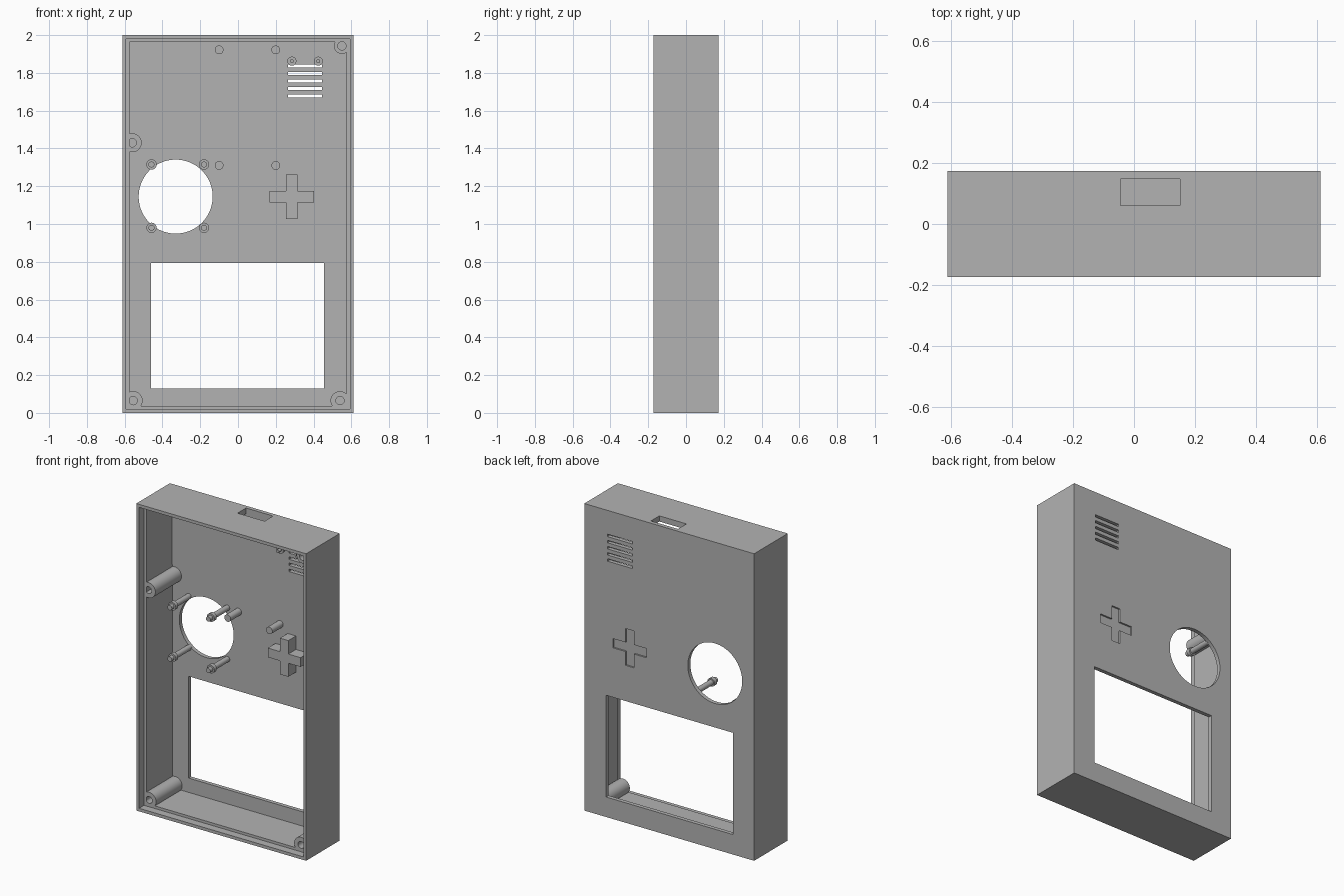
import bpy, bmesh, math

cube = bpy.data.objects.get("Cube")
if cube:
    bpy.data.objects.remove(cube, do_unlink=True)

grey = bpy.data.materials.new("plain_grey")
grey.use_nodes = True
grey.diffuse_color = (0.45, 0.45, 0.45, 1)
grey.node_tree.nodes["Principled BSDF"].inputs["Base Color"].default_value = (0.45, 0.45, 0.45, 1)

W, D, H = 0.612, 0.173, 2.0      # half width, half depth, height
PANEL = 0.147                    # inner face of the back panel
STEP = -0.122                    # floor of the rim rebate


def finish(name, bm):
    bmesh.ops.recalc_face_normals(bm, faces=bm.faces)
    mesh = bpy.data.meshes.new(name)
    bm.to_mesh(mesh)
    bm.free()
    mesh.materials.append(grey)
    obj = bpy.data.objects.new(name, mesh)
    bpy.context.collection.objects.link(obj)
    return obj


def prism(name, outline, y0, y1):
    """Extrude an x-z outline from y0 to y1."""
    bm = bmesh.new()
    face = bm.faces.new([bm.verts.new((x, y0, z)) for x, z in outline])
    new = bmesh.ops.extrude_face_region(bm, geom=[face])["geom"]
    verts = [v for v in new if isinstance(v, bmesh.types.BMVert)]
    bmesh.ops.translate(bm, verts=verts, vec=(0, y1 - y0, 0))
    return finish(name, bm)


def box(name, x0, x1, y0, y1, z0, z1):
    return prism(name, [(x0, z0), (x1, z0), (x1, z1), (x0, z1)], y0, y1)


def lathe(name, x, z, profile, sides=32):
    """Spin a (radius, y) profile about a y-axis through x, z."""
    bm = bmesh.new()
    verts = [bm.verts.new((x + r, y, z)) for r, y in profile]
    edges = [bm.edges.new(pair) for pair in zip(verts, verts[1:])]
    bmesh.ops.spin(bm, geom=verts + edges, cent=(x, 0, z), axis=(0, 1, 0),
                   angle=math.tau, steps=sides)
    bmesh.ops.remove_doubles(bm, verts=bm.verts, dist=1e-4)
    obj = finish(name, bm)
    bpy.ops.object.select_all(action="DESELECT")
    obj.select_set(True)
    bpy.context.view_layer.objects.active = obj
    bpy.ops.object.shade_smooth_by_angle()
    return obj


def cut(target, cutter):
    cutter.hide_render = True
    mod = target.modifiers.new("cut", "BOOLEAN")
    mod.operation = "DIFFERENCE"
    mod.solver = "EXACT"
    mod.object = cutter
    bpy.context.view_layer.objects.active = target
    bpy.ops.object.modifier_apply(modifier=mod.name)
    bpy.data.objects.remove(cutter, do_unlink=True)


def cross(cx, cz, arm, half):
    quarter = [(half, arm), (half, half), (arm, half)]
    points = []
    for _ in range(4):
        points += quarter
        quarter = [(z, -x) for x, z in quarter]
    return [(cx + x, cz + z) for x, z in points]


# Open-fronted case with a stepped rim
case = box("case", -W, W, -D, D, 0, H)
for inset, floor in ((0.037, PANEL), (0.02, STEP)):
    cut(case, box("hollow", -W + inset, W - inset, -1, floor, inset, H - inset))

# Openings: screen, round hole, top port, sound slots, cross recess
cut(case, box("screen_cutter", -0.46, 0.455, 0.1, 0.3, 0.13, 0.793))
cut(case, lathe("round_cutter", -0.33, 1.145,
                [(0, 0.1), (0.196, 0.1), (0.196, 0.3), (0, 0.3)], 64))
cut(case, box("port_cutter", -0.045, 0.15, 0.06, PANEL, 1.9, 2.1))
for i in range(5):
    z = 1.677 + i * 0.04
    cut(case, box("slot_cutter", 0.265, 0.445, 0.1, 0.3, z - 0.008, z + 0.008))
cut(case, prism("cross_cutter", cross(0.285, 1.145, 0.12, 0.03), 0.162, 0.3))

# Raised cross and thin corner gusset inside the panel
prism("cross_block", cross(0.285, 1.145, 0.118, 0.03), 0.068, 0.155)
prism("corner_gusset", [(-0.58, 1.485), (-0.17, 1.967), (-0.58, 1.967)], 0.144, 0.15)

# Hollow screw bosses
for x, z, r in ((-0.555, 0.065, 0.05), (0.54, 0.065, 0.05),
                (0.55, 1.943, 0.042), (-0.56, 1.43, 0.05)):
    lathe("screw_boss", x, z, [(0, 0.0), (0.022, 0.0), (0.022, STEP),
                               (r, STEP), (r, 0.155), (0, 0.155)])

# Collared pins around the round hole
for x in (-0.458, -0.18):
    for z in (0.98, 1.315):
        lathe("collared_pin", x, z, [(0, -0.05), (0.016, -0.05), (0.016, -0.025),
                                     (0.027, -0.025), (0.027, 0.0),
                                     (0.018, 0.0), (0.018, 0.155), (0, 0.155)])

# Small pins above the sound slots
for x in (0.285, 0.425):
    lathe("small_pin", x, 1.862, [(0, 0.0), (0.01, 0.0), (0.01, 0.025),
                                  (0.024, 0.025), (0.024, 0.045),
                                  (0.014, 0.045), (0.014, 0.155), (0, 0.155)])

# Plain support posts
for x in (-0.1, 0.2):
    for z in (1.31, 1.922):
        lathe("support_post", x, z, [(0, 0.035), (0.023, 0.035),
                                     (0.023, 0.155), (0, 0.155)])
